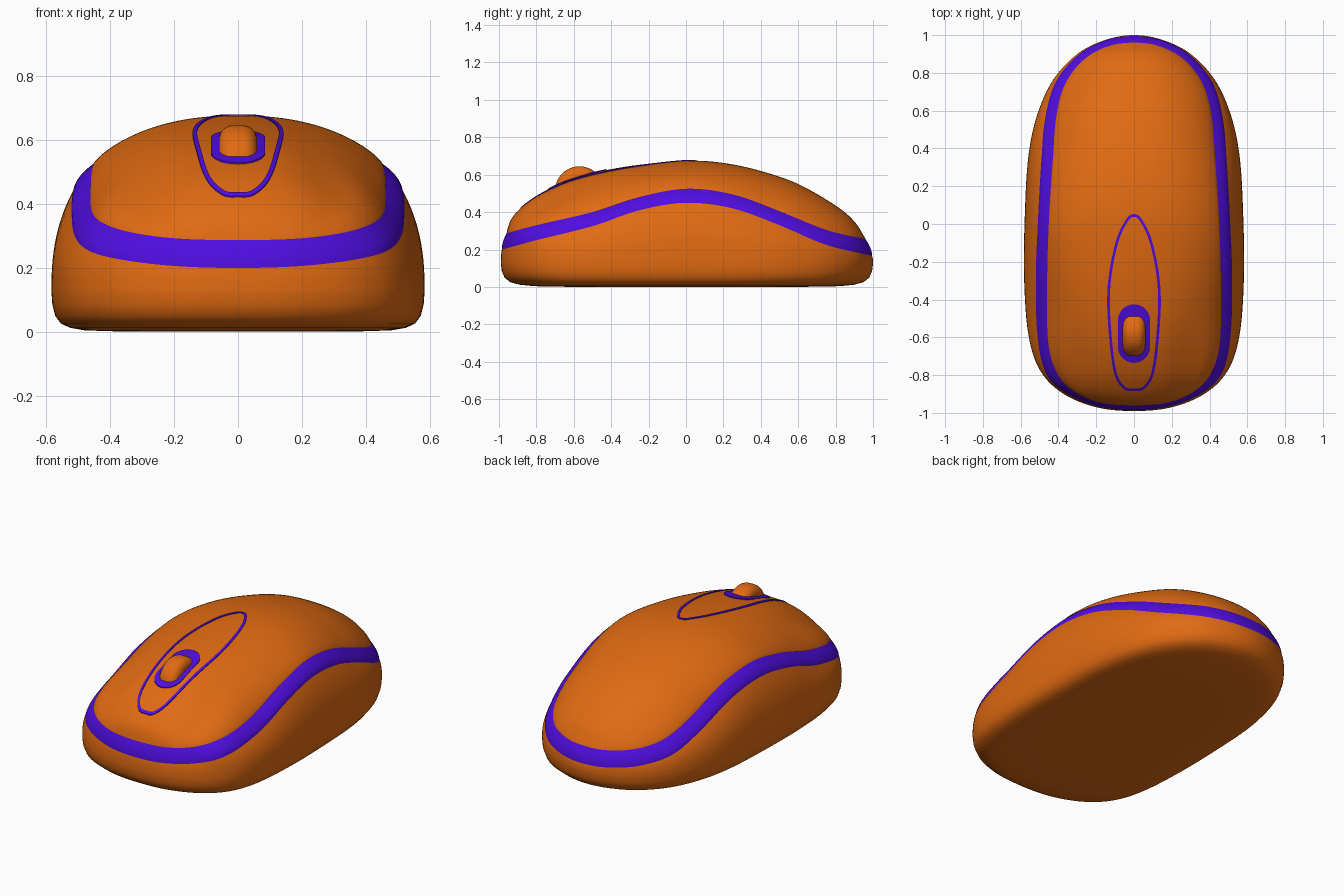
import bpy, bmesh, math

if "Cube" in bpy.data.objects:
    bpy.data.objects.remove(bpy.data.objects["Cube"])

def material(name, rgb):
    m = bpy.data.materials.new(name)
    m.diffuse_color = (*rgb, 1)
    m.use_nodes = True
    m.node_tree.nodes["Principled BSDF"].inputs["Base Color"].default_value = m.diffuse_color
    return m

ORANGE = material("orange plastic", (0.75, 0.145, 0.006))
PURPLE = material("purple trim", (0.08, 0.004, 0.75))

# ---------- helpers ----------
def spline(pts, n=10, mirror=False):
    """Catmull-Rom samples; mirror gives a level tangent where the curve meets x = 0."""
    def ghost(a, b):
        return (-b[0], b[1]) if mirror else (2 * a[0] - b[0], 2 * a[1] - b[1])
    p = [ghost(pts[0], pts[1])] + pts + [ghost(pts[-1], pts[-2])]
    out = []
    for i in range(1, len(p) - 2):
        for k in range(n):
            t = k / n
            out.append(tuple(0.5 * (2 * b + (c - a) * t + (2 * a - 5 * b + 4 * c - d) * t * t
                             + (3 * b - a - 3 * c + d) * t ** 3)
                             for a, b, c, d in zip(p[i - 1], p[i], p[i + 1], p[i + 2])))
    return out + [pts[-1]]

def loop(half):
    """Close a right-hand half outline by mirroring it across x = 0."""
    return half + [(-x, y) for x, y in half[-2:0:-1]]

def lookup(samples, t):
    if t <= samples[0][0]:
        return samples[0][1]
    for (a, va), (b, vb) in zip(samples, samples[1:]):
        if t <= b:
            return va + (vb - va) * (t - a) / max(b - a, 1e-9)
    return samples[-1][1]

def loft(name, rings, mat, cap_start=False, cap_end=False, angle=40):
    n = len(rings[0])
    verts = [v for r in rings for v in r]
    faces = [(k * n + i, k * n + (i + 1) % n, (k + 1) * n + (i + 1) % n, (k + 1) * n + i)
             for k in range(len(rings) - 1) for i in range(n)]
    if cap_start:
        faces.append(tuple(reversed(range(n))))
    if cap_end:
        faces.append(tuple(range(len(verts) - n, len(verts))))
    me = bpy.data.meshes.new(name)
    me.from_pydata(verts, [], faces)
    ob = bpy.data.objects.new(name, me)
    finish(ob, mat, angle)
    return ob

def finish(ob, mat, angle):
    bpy.context.collection.objects.link(ob)
    ob.data.materials.append(mat)
    bpy.ops.object.select_all(action='DESELECT')
    ob.select_set(True)
    bpy.context.view_layer.objects.active = ob
    bpy.ops.object.shade_smooth_by_angle(angle=math.radians(angle))

def mix(a, b, t):
    return a + (b - a) * t

# ---------- outlines seen from above (right half, front to back) ----------
base = loop(spline([(0, -.99), (.2, -.97), (.38, -.895), (.5, -.77), (.56, -.58), (.582, -.28),
                    (.578, .05), (.56, .35), (.515, .57), (.43, .76), (.3, .9), (.15, .975), (0, 1)], mirror=True))
belt = loop(spline([(0, -.985), (.19, -.965), (.36, -.895), (.465, -.79), (.51, -.6), (.52, -.3),
                    (.508, .03), (.49, .34), (.47, .56), (.415, .75), (.295, .895), (.15, .972), (0, .995)], mirror=True))
shell_half = spline([(0, -.96), (.18, -.945), (.32, -.885), (.41, -.785), (.455, -.62), (.46, -.3),
                     (.45, .03), (.43, .34), (.41, .58), (.36, .75), (.26, .875), (.13, .943), (0, .96)], mirror=True)
shell = loop(shell_half)

# ---------- heights along the length ----------
low = spline([(-1, .195), (-.8, .25), (-.5, .325), (-.25, .41), (0, .45), (.25, .42),
              (.5, .33), (.75, .225), (1, .165)])
high = spline([(-1, .275), (-.8, .33), (-.5, .4), (-.25, .48), (0, .525), (.25, .495),
               (.5, .405), (.75, .305), (.96, .255)])
crest = spline([(-.96, .285), (-.95, .325), (-.93, .37), (-.88, .425), (-.8, .487), (-.7, .54), (-.6, .58),
                (-.45, .62), (-.25, .653), (0, .675), (.2, .663), (.4, .62), (.6, .55),
                (.8, .435), (.9, .35), (.96, .257)])
width = [(y, x) for x, y in shell_half]

def top_z(x, y):
    """Height of the top shell, with a shallow finger groove on each button."""
    edge, w = lookup(high, y), max(lookup(width, y), 1e-4)
    f = max(0, 1 - min(1, abs(x) / w) ** 2.3) ** 0.8
    dip = .018 * math.exp(-((abs(x) - .29) / .09) ** 2 - ((y + .72) / .2) ** 2) * min(1, 2 * f)
    return edge + (max(lookup(crest, y), edge) - edge) * f - dip

# ---------- lower body ----------
rings = []
for s, z in ((.02, 0), (.6, 0), (.82, .004), (.9, .012), (.95, .026), (.98, .05), (.995, .085)):
    rings.append([(x * s, y * s, z) for x, y in base])
for k in range(13):
    t = k / 12
    rings.append([(mix(a[0], b[0], t ** 2.6), mix(a[1], b[1], t ** 2.6), mix(.125, lookup(low, b[1]), t))
                  for a, b in zip(base, belt)])
loft("lower_body", rings, ORANGE, cap_start=True)

# ---------- belt stripe between lower body and top ----------
rings = []
for k in range(7):
    t = k / 6
    rings.append([(mix(a[0], b[0], t ** 1.8), mix(a[1], b[1], t ** 1.8),
                   mix(lookup(low, a[1]), lookup(high, b[1]), t)) for a, b in zip(belt, shell)])
loft("belt_stripe", rings, PURPLE)

# ---------- top shell ----------
rings = [[(x, y, lookup(high, y)) for x, y in shell]]
N = 36
for k in range(1, N):
    r = math.cos(k / N * math.pi / 2)
    rings.append([(x * r, y * r, top_z(x * r, y * r)) for x, y in shell])
loft("top_shell", rings, ORANGE, cap_end=True, angle=60)

# ---------- teardrop line around the wheel ----------
drop = loop(spline([(0, -.878), (.05, -.868), (.095, -.8), (.12, -.65), (.135, -.42), (.123, -.25),
                    (.085, -.08), (.035, .022), (0, .045)], mirror=True))

def offset(path, d):
    out = []
    for i, (x, y) in enumerate(path):
        (ax, ay), (bx, by) = path[i - 1], path[(i + 1) % len(path)]
        l = math.hypot(bx - ax, by - ay)
        out.append((x + (by - ay) / l * d, y - (bx - ax) / l * d))
    return out

rings = [[(x, y, top_z(x, y) + h) for x, y in offset(drop, d)]
         for d, h in ((.007, -.004), (.007, .004), (-.007, .004), (-.007, -.004))]
loft("teardrop_line", rings, PURPLE)

# ---------- wheel slot plate ----------
slot = []
for k in range(48):
    a = -math.pi / 2 + 2 * math.pi * (k + .5) / 48
    slot.append((.085 * math.cos(a), -.58 + .085 * math.sin(a) + math.copysign(.07, math.sin(a))))
rings = []
for s, h in ((1, -.004), (1, .005), (.8, .005), (.6, .005), (.4, .005), (.1, .005)):
    rings.append([(x * s, -.58 + (y + .58) * s, top_z(x * s, -.58 + (y + .58) * s) + h) for x, y in slot])
loft("wheel_slot", rings, PURPLE, cap_end=True)

# ---------- scroll wheel: rounded disc turned about the x axis ----------
R, W, B = .13, .06, .045
profile = [(-W, R - B - .03)]
profile += [(-W + B - B * math.cos(a), R - B + B * math.sin(a)) for a in [i * math.pi / 12 for i in range(7)]]
profile += [(-x, r) for x, r in reversed(profile)]
rings = [[(x, -.57 + r * math.cos(i * math.pi / 24), .515 + r * math.sin(i * math.pi / 24))
          for i in range(48)] for x, r in profile]
loft("scroll_wheel", rings, ORANGE, cap_start=True, cap_end=True)
